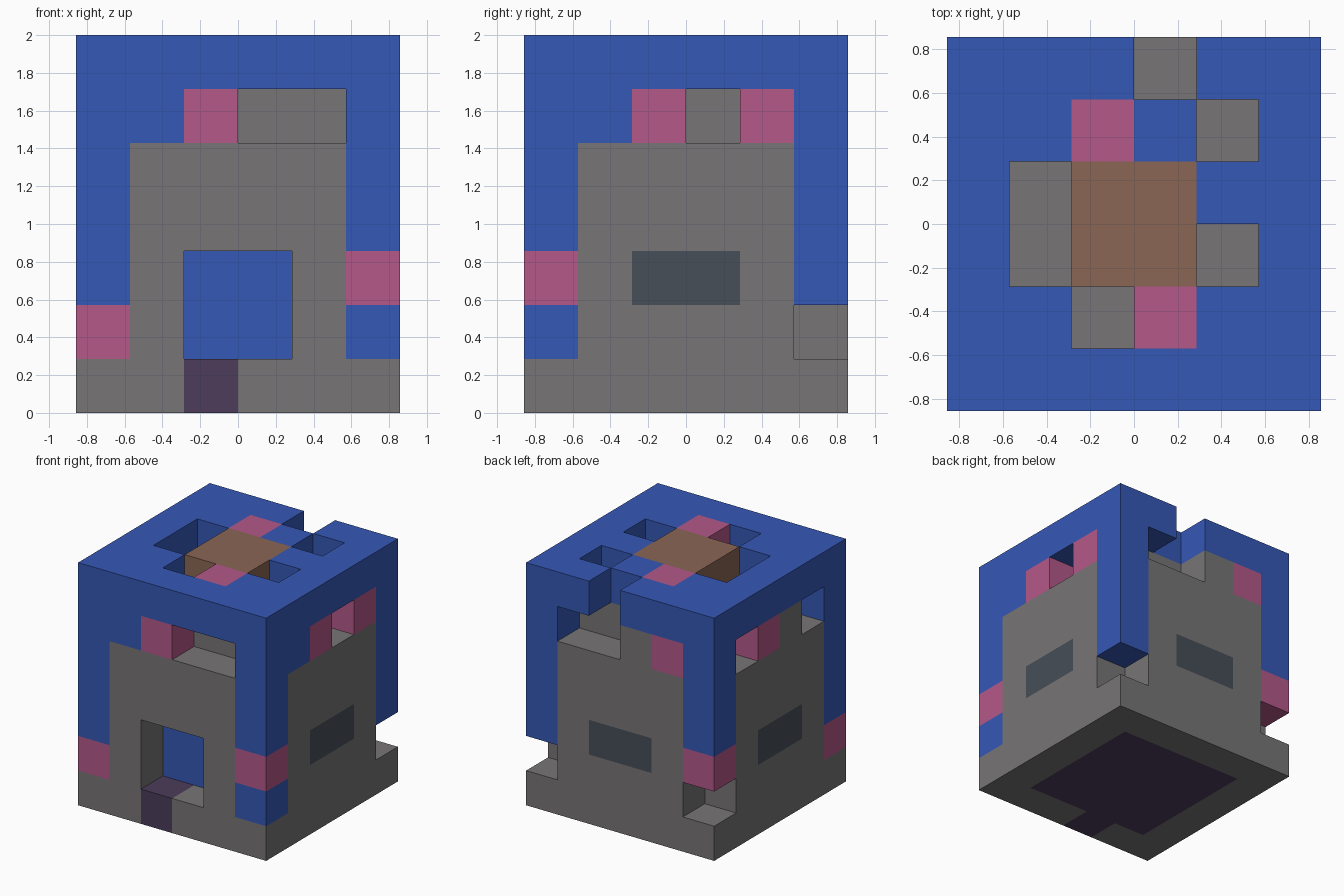
import bpy, bmesh, math
from mathutils import Vector

cube = bpy.data.objects.get("Cube")
if cube:
    bpy.data.objects.remove(cube, do_unlink=True)

S = 2 / 7                      # size of one building block
NX = NY = 6


def material(name, rgb):
    """Flat colour from display values 0-255."""
    lin = [((c / 255 + 0.055) / 1.055) ** 2.4 for c in rgb]
    m = bpy.data.materials.new(name)
    m.use_nodes = True
    m.diffuse_color = (*lin, 1)
    bsdf = m.node_tree.nodes["Principled BSDF"]
    bsdf.inputs["Base Color"].default_value = (*lin, 1)
    bsdf.inputs["Roughness"].default_value = 0.9
    return m


MATS = {
    "stone": material("stone_grey", (119, 117, 117)),
    "blue": material("strong_blue", (53, 88, 182)),
    "pink": material("dusty_pink", (180, 88, 137)),
    "brown": material("clay_brown", (138, 102, 84)),
    "purple": material("dark_purple", (76, 60, 90)),
    "slate": material("dark_slate", (71, 78, 88)),
}

grid = {}                      # block position -> part name
colour = {}                    # part name -> material key


def fill(part, mat, *boxes):
    """Fill inclusive block ranges; later parts replace earlier ones."""
    colour[part] = mat
    for x, y, z in boxes:
        for i in range(x[0], x[-1] + 1):
            for j in range(y[0], y[-1] + 1):
                for k in range(z[0], z[-1] + 1):
                    grid[i, j, k] = part


def clear(*boxes):
    fill("gap", None, *boxes)


ALL, MID, PAIR = (0, 5), (1, 4), (2, 3)

# Main masses: blue shell, stone walls and core, base slab
fill("outer_shell", "blue", (ALL, ALL, (1, 6)))
fill("walls", "stone", (MID, ALL, MID), (ALL, MID, MID), (MID, MID, (1, 5)),
     ((2,), (5,), (5,)), ((0,), (2,), (5,)))
fill("base_slab", "stone", (ALL, ALL, (0,)))
fill("floor_inlay", "purple", (MID, MID, (0,)), ((2,), (0,), (0,)))

# Doorway with a blue panel behind it
fill("door_panel", "blue", (PAIR, (1,), (1, 2)))
clear((PAIR, (0,), (1, 2)))

# Flush windows on the two sides and the back
fill("windows", "slate", ((0,), PAIR, (2,)), ((5,), PAIR, (2,)), (PAIR, (5,), (2,)))

# Clay chimney core
fill("chimney", "brown", (PAIR, PAIR, (5, 6)))

# Accent blocks
fill("corner_accents", "pink", ((0,), (0,), (1,)), ((5,), (0,), (2,)), ((0,), (5,), (2,)))
fill("frieze_accents", "pink", ((2,), (0,), (5,)), ((5,), (2,), (5,)), ((5,), (4,), (5,)),
     ((1,), (5,), (5,)), ((0,), (3,), (5,)))
fill("roof_accents", "pink", ((2,), (4,), (6,)), ((3,), (1,), (6,)))

# Gaps under the rear corners, in the frieze and in the roof
clear(((0,), (5,), (1,)), ((5,), (5,), (1,)))
clear(((3, 4), (0,), (5,)), ((3, 4), (5,), (5,)), ((5,), (3,), (5,)),
      ((0,), (4,), (5,)), ((0,), (1,), (5,)))
clear(((3,), (5,), (6,)), ((4,), (4,), (6,)), ((1,), PAIR, (6,)),
      ((4,), (2,), (6,)), ((2,), (1,), (6,)))


def solid(cell):
    return grid.get(cell, "gap") != "gap"


def build(part):
    """Mesh the outward faces of one part and merge the flat areas."""
    bm = bmesh.new()
    for cell, owner in grid.items():
        if owner != part:
            continue
        centre = Vector((cell[0] + 0.5 - NX / 2, cell[1] + 0.5 - NY / 2, cell[2] + 0.5))
        for axis in range(3):
            for sign in (-1, 1):
                near = list(cell)
                near[axis] += sign
                if solid(tuple(near)):
                    continue
                n, u, v = Vector(), Vector(), Vector()
                n[axis], u[(axis + 1) % 3], v[(axis + 2) % 3] = sign, sign, 1
                ring = [centre + (n + a * u + b * v) / 2
                        for a, b in ((-1, -1), (1, -1), (1, 1), (-1, 1))]
                bm.faces.new([bm.verts.new(p * S) for p in ring])
    bmesh.ops.remove_doubles(bm, verts=bm.verts[:], dist=S / 100)
    bmesh.ops.dissolve_limit(bm, angle_limit=math.radians(1),
                             verts=bm.verts[:], edges=bm.edges[:])
    mesh = bpy.data.meshes.new(part)
    bm.to_mesh(mesh)
    bm.free()
    mesh.materials.append(MATS[colour[part]])
    obj = bpy.data.objects.new(part, mesh)
    bpy.context.collection.objects.link(obj)


for part in colour:
    if part != "gap":
        build(part)
